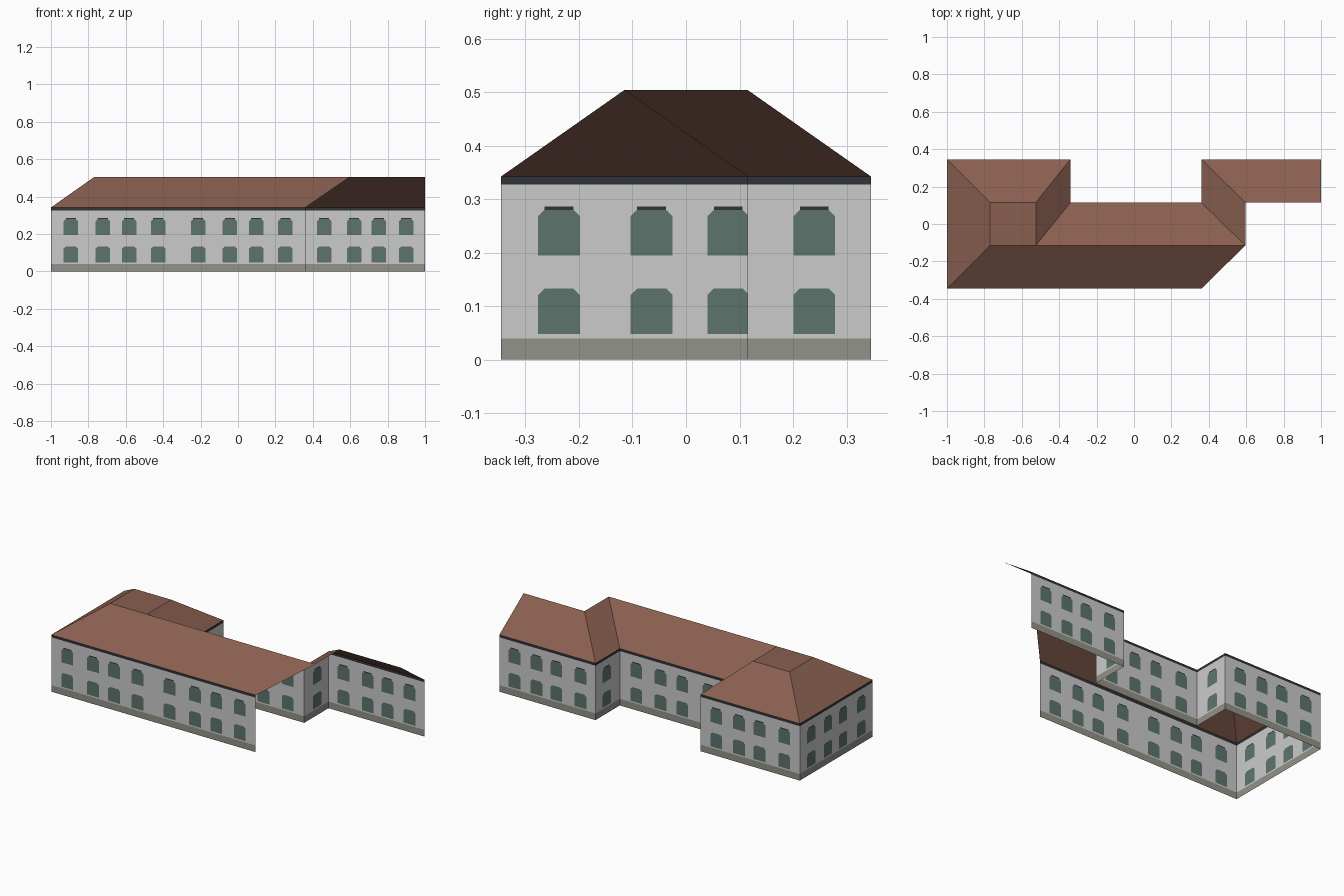
import bpy
import bmesh
from mathutils import Vector

cube = bpy.data.objects.get("Cube")
if cube:
    bpy.data.objects.remove(cube)


def make_material(name, rgb):
    mat = bpy.data.materials.new(name)
    mat.use_nodes = True
    mat.diffuse_color = (*rgb, 1)
    mat.node_tree.nodes["Principled BSDF"].inputs["Base Color"].default_value = (*rgb, 1)
    return mat


PLASTER, PLINTH, GLASS, DARK = range(4)
wall_mats = [make_material("pale plaster", (0.60, 0.60, 0.60)),
             make_material("stone plinth", (0.29, 0.29, 0.25)),
             make_material("green window", (0.11, 0.175, 0.15)),
             make_material("dark cornice", (0.03, 0.034, 0.04))]
roof_mat = make_material("brown roof tile", (0.25, 0.115, 0.08))

# Main levels and plan lines
EAVE, RIDGE, BAND, BASE = 0.342, 0.504, 0.327, 0.04
SIDE, INNER = 0.346, 0.115
WIN_HALF, CORNER = 0.039, 0.012
ROWS = [(0.048, 0.133), (0.195, 0.28)]
LINTEL = 0.286
BAY = (0.157, 0.407, 0.614, 0.843)


def finish(name, bm, mats):
    bmesh.ops.remove_doubles(bm, verts=bm.verts, dist=0.0001)
    mesh = bpy.data.meshes.new(name)
    bm.to_mesh(mesh)
    bm.free()
    for mat in mats:
        mesh.materials.append(mat)
    obj = bpy.data.objects.new(name, mesh)
    bpy.context.collection.objects.link(obj)


def wall(name, start, end, fractions):
    """Single-sided wall, outward face on the right of start -> end."""
    a, b = Vector((*start, 0)), Vector((*end, 0))
    length = (b - a).length
    along = (b - a) / length
    bm = bmesh.new()
    centres = [f * length for f in fractions]
    xs, zs = {0, length}, {0, BASE, BAND, EAVE, LINTEL}
    for c in centres:
        xs |= {c - WIN_HALF, c - WIN_HALF + CORNER, c + WIN_HALF - CORNER, c + WIN_HALF}
    for low, high in ROWS:
        zs |= {low, high - CORNER, high}
    xs, zs = sorted(xs), sorted(zs)

    def face(points, mat):
        verts = [bm.verts.new(a + along * x + Vector((0, 0, z))) for x, z in points]
        bm.faces.new(verts).material_index = mat

    for x0, x1 in zip(xs, xs[1:]):
        xm = (x0 + x1) / 2
        offset = min((xm - c for c in centres), key=abs)
        in_column = abs(offset) < WIN_HALF
        at_edge = in_column and abs(offset) > WIN_HALF - CORNER
        for z0, z1 in zip(zs, zs[1:]):
            zm = (z0 + z1) / 2
            quad = [(x0, z0), (x1, z0), (x1, z1), (x0, z1)]
            row = next((r for r in ROWS if r[0] < zm < r[1]), None)
            if in_column and row:
                if at_edge and zm > row[1] - CORNER:
                    # Clipped upper window corner
                    k = 3 if offset < 0 else 2
                    face([quad[k - 1], quad[k], quad[(k + 1) % 4]], PLASTER)
                    face([quad[(k + 1) % 4], quad[(k + 2) % 4], quad[k - 1]], GLASS)
                else:
                    face(quad, GLASS)
            elif zm > BAND or (in_column and not at_edge and ROWS[1][1] < zm < LINTEL):
                face(quad, DARK)
            else:
                face(quad, PLINTH if zm < BASE else PLASTER)
    finish(name, bm, wall_mats)


# Walls, running round the plan
REVERSED = tuple(1 - f for f in BAY)
DOUBLE = tuple((f + i) / 2 for i in (0, 1) for f in BAY)
wall("front_wall", (-1, -SIDE), (0.36, -SIDE), DOUBLE)
wall("left_wing_back_wall", (1, SIDE), (0.36, SIDE), REVERSED)
wall("left_wing_court_wall", (0.36, SIDE), (0.36, INNER), (0.46,))
wall("court_back_wall", (0.36, INNER), (-0.34, INNER), REVERSED)
wall("right_wing_court_wall", (-0.34, INNER), (-0.34, SIDE), (0.54,))
wall("right_wing_back_wall", (-0.34, SIDE), (-1, SIDE), REVERSED)
wall("right_end_wall", (-1, SIDE), (-1, -SIDE), REVERSED)


def roof(name, eaves, ridge):
    bm = bmesh.new()
    points = [(x, y, EAVE) for x, y in eaves] + [(x, y, RIDGE) for x, y in ridge]
    bm.faces.new([bm.verts.new(p) for p in points])
    finish(name, bm, [roof_mat])


# Roof slopes: eave corners, then ridge corners
W, E, R = -0.77, -0.525, 0.595
roof("front_roof", [(-1, -SIDE), (0.36, -SIDE)], [(R, -INNER), (W, -INNER)])
roof("right_end_roof", [(-1, SIDE), (-1, -SIDE)], [(W, -INNER), (W, INNER)])
roof("right_wing_back_roof", [(-0.34, SIDE), (-1, SIDE)], [(W, INNER), (E, INNER)])
roof("right_wing_court_roof", [(-0.34, INNER), (-0.34, SIDE)], [(E, INNER), (E, -INNER)])
roof("right_wing_flat_roof", [], [(W, -INNER), (E, -INNER), (E, INNER), (W, INNER)])
roof("court_roof", [(0.36, INNER), (-0.34, INNER)], [(E, -INNER), (R, -INNER)])
roof("left_wing_court_roof", [(0.36, SIDE), (0.36, INNER)], [(R, -INNER), (R, INNER)])
roof("left_wing_back_roof", [(1, SIDE), (0.36, SIDE)], [(R, INNER), (1, INNER)])
